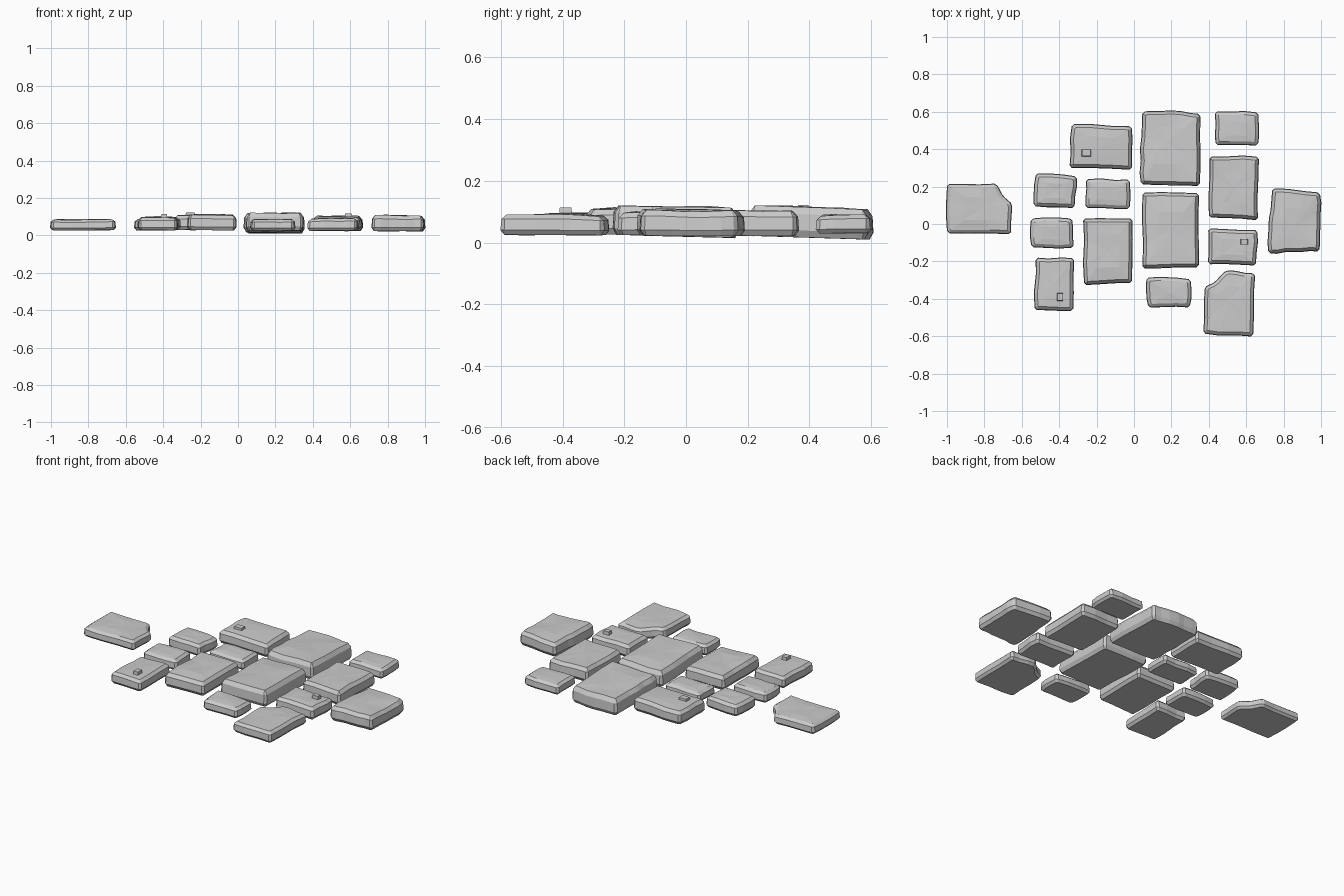
import bpy, bmesh, random
from mathutils import Vector, noise

if "Cube" in bpy.data.objects:
    bpy.data.objects.remove(bpy.data.objects["Cube"])

random.seed(4)


def refine(pts):
    # chamfer each corner and add gently wobbling points along each edge
    out, n = [], len(pts)
    P = [Vector(p) for p in pts]
    for i in range(n):
        a, b = P[i], P[(i + 1) % n]
        d = b - a
        L = d.length
        c = min(0.013, L * 0.15)
        nrm = Vector((-d.y, d.x)) / L
        out.append(a + d * (c / L))
        if L > 0.12:
            for t in (0.33, 0.67):
                out.append(a + d * t + nrm * random.uniform(-0.004, 0.006))
        out.append(b - d * (c / L))
    return out


def inset(P, k):
    # move a clockwise outline inwards by k
    res, n = [], len(P)
    for i in range(n):
        a = (P[i] - P[i - 1]).normalized()
        b = (P[(i + 1) % n] - P[i]).normalized()
        na, nb = Vector((a.y, -a.x)), Vector((b.y, -b.x))
        m = (na + nb) / max(0.6, 1 + na.dot(nb))
        res.append(P[i] + m * k)
    return res


def stone(name, pts, z0, z1, tilt=0.0):
    outline = refine(pts)
    c = sum(outline, Vector((0, 0))) / len(outline)
    h = z1 - z0
    top = inset(outline, 0.019)
    bm = bmesh.new()

    def ring(P, z, wob):
        vs = []
        for p in P:
            w = noise.noise(Vector((p.x * 7, p.y * 7, 2.3))) * wob
            vs.append(bm.verts.new((p.x, p.y, z + w + tilt * (p.y - c.y))))
        return vs

    rings = [ring(inset(outline, 0.012), z0, 0.002),
             ring(outline, z0 + h * 0.22, 0.002),
             ring(inset(outline, 0.003), z1 - h * 0.26, 0.006),
             ring(top, z1 - 0.003, 0.007),
             ring([c + (p - c) * 0.55 for p in top], z1, 0.006)]
    n = len(outline)
    for lo, hi in zip(rings, rings[1:]):
        for i in range(n):
            j = (i + 1) % n
            bm.faces.new((lo[i], lo[j], hi[j], hi[i]))
    bm.faces.new(rings[0])
    mid = bm.verts.new((c.x, c.y, z1))
    for i in range(n):
        bm.faces.new((rings[-1][i], rings[-1][(i + 1) % n], mid))
    finish(name, bm)


def finish(name, bm):
    bmesh.ops.recalc_face_normals(bm, faces=bm.faces)
    me = bpy.data.meshes.new(name)
    bm.to_mesh(me)
    bm.free()
    ob = bpy.data.objects.new(name, me)
    bpy.context.collection.objects.link(ob)


def quad(x0, y0, x1, y1, x2, y2, x3, y3):
    return [(x0, y0), (x1, y1), (x2, y2), (x3, y3)]


# paving stones, outlines clockwise from back left
stone("left_broken_slab", [(-1, .214), (-.735, .216), (-.70, .15), (-.652, .108),
                           (-.657, -.055), (-1, -.05)], .027, .086)
stone("back_left_slab", quad(-.333, .535, -.01, .522, -.01, .29, -.345, .30), .03, .11)
stone("left_small_slab", quad(-.525, .272, -.305, .255, -.318, .085, -.538, .095), .03, .10)
stone("inner_small_slab", quad(-.257, .24, -.022, .238, -.022, .08, -.26, .086), .03, .09)
stone("left_thin_slab", quad(-.552, .03, -.33, .03, -.322, -.127, -.55, -.125), .027, .09)
stone("inner_left_slab", quad(-.272, .03, -.008, .03, -.01, -.315, -.267, -.327), .027, .11)
stone("front_left_slab", quad(-.525, -.18, -.32, -.182, -.325, -.466, -.532, -.46), .027, .097)
stone("back_large_slab", [(.045, .602), (.2, .608), (.355, .588), (.352, .203),
                          (.036, .212), (.032, .4)], .015, .115, -.03)
stone("centre_large_slab", quad(.045, .168, .347, .165, .347, -.232, .045, -.238), .02, .117, -.025)
stone("front_small_slab", quad(.065, -.285, .305, -.295, .30, -.446, .075, -.446), .025, .088)
stone("back_right_small_slab", quad(.432, .602, .665, .597, .665, .42, .435, .422), .03, .09)
stone("right_slab", quad(.405, .362, .668, .36, .662, .02, .40, .035), .022, .105)
stone("right_thin_slab", quad(.397, -.023, .66, -.032, .652, -.222, .395, -.215), .025, .10)
stone("front_broken_slab", [(.49, -.247), (.648, -.265), (.637, -.602), (.37, -.586),
                            (.378, -.335), (.43, -.312)], .025, .092)
stone("far_right_slab", [(.74, .192), (.995, .168), (.998, 0), (.992, -.147),
                         (.85, -.15), (.717, -.157), (.72, .02)], .022, .107)

# small chips lying on three slabs
for x, y, z, sx, sy in [(-.255, .38, .11, .052, .038), (-.395, -.39, .102, .033, .042),
                        (.59, -.095, .105, .04, .03)]:
    bm = bmesh.new()
    bmesh.ops.create_cube(bm, size=1)
    for v in bm.verts:
        k = 0.9 if v.co.z > 0 else 1
        v.co = Vector((x + v.co.x * sx * k, y + v.co.y * sy * k, z + v.co.z * 0.024))
    finish("stone_chip", bm)
